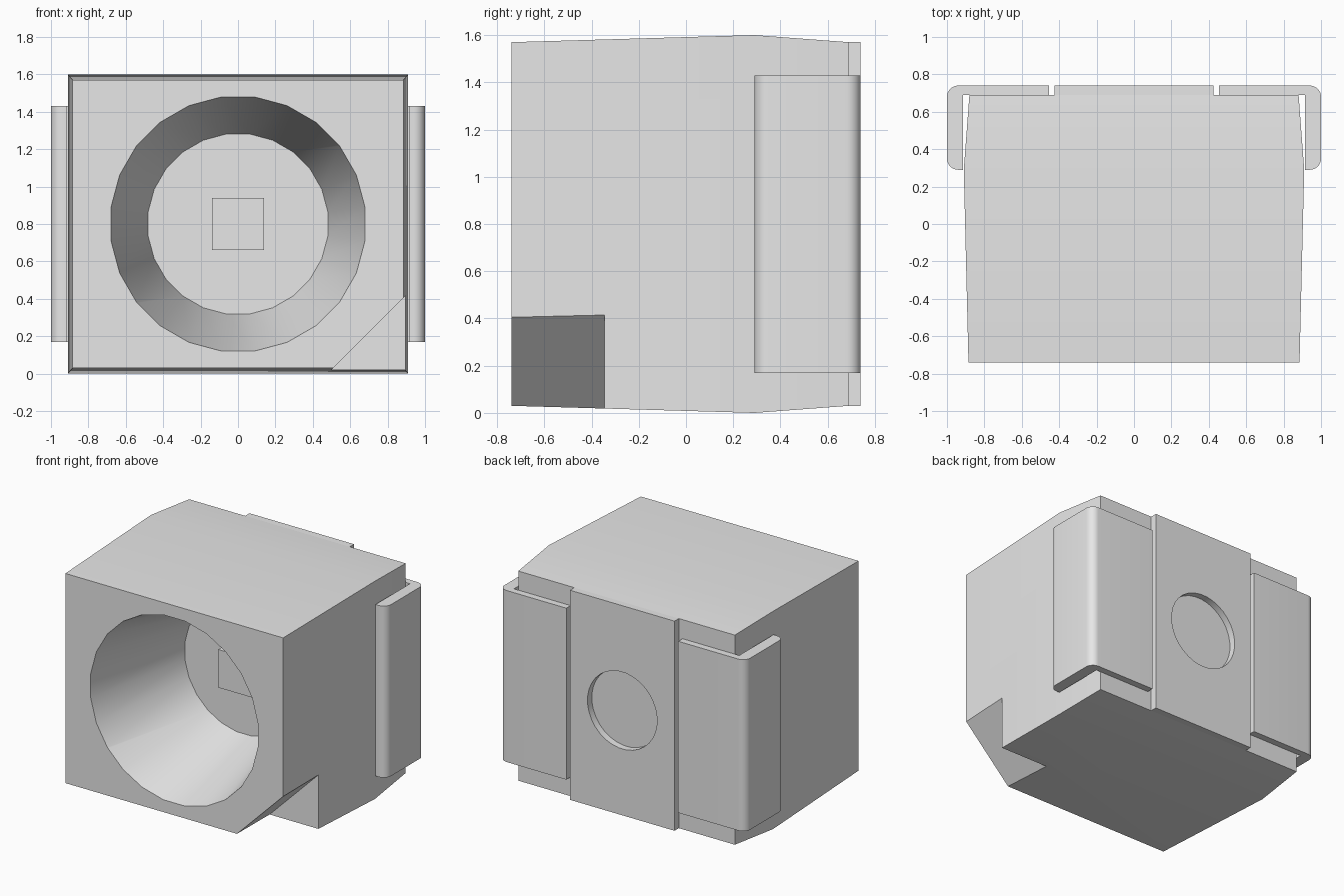
import bpy, bmesh, math
from mathutils import Matrix

cube = bpy.data.objects.get("Cube")
if cube:
    bpy.data.objects.remove(cube, do_unlink=True)

grey = bpy.data.materials.new("light grey")
grey.diffuse_color = (0.8, 0.8, 0.8, 1)
grey.use_nodes = True
grey.node_tree.nodes["Principled BSDF"].inputs["Base Color"].default_value = (0.8, 0.8, 0.8, 1)

MID_Z = 0.8


def make(name, bm):
    bmesh.ops.recalc_face_normals(bm, faces=bm.faces)
    me = bpy.data.meshes.new(name)
    bm.to_mesh(me)
    bm.free()
    me.materials.append(grey)
    ob = bpy.data.objects.new(name, me)
    bpy.context.collection.objects.link(ob)
    return ob


def loft(name, rings):
    """Join equal rings of points and cap both ends."""
    bm = bmesh.new()
    rows = [[bm.verts.new(p) for p in ring] for ring in rings]
    n = len(rows[0])
    for a, b in zip(rows, rows[1:]):
        for i in range(n):
            j = (i + 1) % n
            bm.faces.new((a[i], a[j], b[j], b[i]))
    bm.faces.new(rows[0])
    bm.faces.new(rows[-1][::-1])
    return make(name, bm)


def rect(y, hx, hz):
    return [(sx * hx, y, MID_Z + sz * hz) for sx, sz in ((-1, -1), (1, -1), (1, 1), (-1, 1))]


def circle(y, r, n=24):
    angles = [(i + 0.5) * math.tau / n for i in range(n)]
    return [(r * math.cos(a), y, MID_Z + r * math.sin(a)) for a in angles]


def cut(ob, cutter):
    cutter.hide_render = True
    mod = ob.modifiers.new("cut", "BOOLEAN")
    mod.operation = "DIFFERENCE"
    mod.solver = "EXACT"
    mod.object = cutter
    bpy.context.view_layer.objects.active = ob
    bpy.ops.object.modifier_apply(modifier=mod.name)
    bpy.data.objects.remove(cutter, do_unlink=True)


def smooth(ob):
    bpy.ops.object.select_all(action="DESELECT")
    ob.select_set(True)
    bpy.context.view_layer.objects.active = ob
    bpy.ops.object.shade_smooth_by_angle(angle=math.radians(30))


# Housing: block that swells slightly toward the back third
housing = loft("housing", [rect(-0.74, 0.885, 0.77), rect(0.29, 0.91, 0.80), rect(0.69, 0.88, 0.77)])

# Conical cavity, continued a little past the front face
slope = 0.2 / 0.81
cut(housing, loft("cavity_cutter", [circle(-0.79, 0.685 + 0.05 * slope), circle(0.07, 0.485)]))

# Diagonal notch at the lower left front corner
tri = [(0.38, -0.10), (1.08, -0.10), (1.08, 0.60)]
cut(housing, loft("notch_cutter", [[(x, y, z) for x, z in tri] for y in (-0.84, -0.345)]))
smooth(housing)

# Chip standing on the cavity floor
loft("chip", [rect(-0.03, 0.14, 0.14), rect(0.07, 0.14, 0.14)])

# Raised rear plate with a round recess
plate = loft("rear_plate", [rect(0.69, 0.425, 0.77), rect(0.74, 0.425, 0.77)])
cut(plate, loft("recess_cutter", [circle(0.64, 0.283, 32), circle(0.79, 0.283, 32)]))
smooth(plate)


# L-shaped terminals wrapped around the rear corners
def arc(cx, cy, r, start, end, n=8):
    steps = [math.radians(start + (end - start) * i / n) for i in range(n + 1)]
    return [(cx + r * math.cos(a), cy + r * math.sin(a)) for a in steps]


outline = [(0.455, 0.69), (0.915, 0.69), (0.915, 0.29)]
outline += arc(0.94, 0.35, 0.06, -90, 0)
outline += arc(0.94, 0.68, 0.06, 0, 90)
outline += [(0.455, 0.74)]
for side, name in ((1, "left_terminal"), (-1, "right_terminal")):
    smooth(loft(name, [[(side * x, y, z) for x, y in outline] for z in (0.17, 1.43)]))
